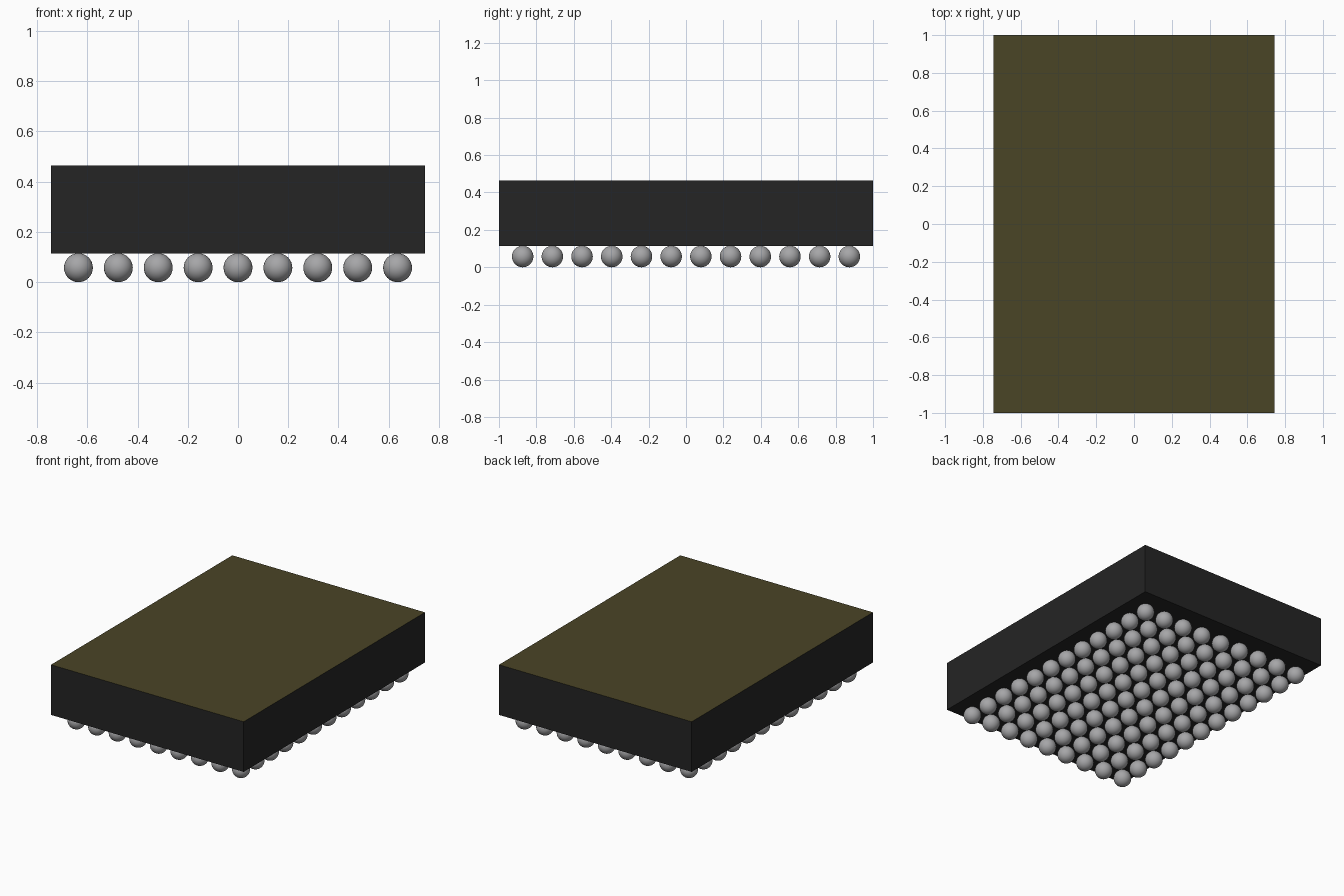
import bpy, bmesh
from mathutils import Matrix

if "Cube" in bpy.data.objects:
    bpy.data.objects.remove(bpy.data.objects["Cube"])


def material(name, rgb):
    m = bpy.data.materials.new(name)
    m.diffuse_color = (*rgb, 1)
    m.use_nodes = True
    m.node_tree.nodes["Principled BSDF"].inputs["Base Color"].default_value = m.diffuse_color
    return m


def finish(bm, name, mats):
    mesh = bpy.data.meshes.new(name)
    bm.to_mesh(mesh)
    bm.free()
    for m in mats:
        mesh.materials.append(m)
    ob = bpy.data.objects.new(name, mesh)
    bpy.context.collection.objects.link(ob)
    return ob


black = material("black_resin", (0.018, 0.018, 0.018))
olive = material("olive_top", (0.068, 0.058, 0.019))
silver = material("silver_solder", (0.38, 0.38, 0.39))

WIDTH, LENGTH, BOTTOM, TOP = 1.488, 2.0, 0.115, 0.465
RADIUS, PITCH, COLUMNS, ROWS = 0.0575, 0.1588, 9, 12

# Chip body: black block with an olive upper face
bm = bmesh.new()
bmesh.ops.create_cube(bm, size=1, matrix=Matrix.Translation((0, 0, (BOTTOM + TOP) / 2))
                      @ Matrix.Diagonal((WIDTH, LENGTH, TOP - BOTTOM, 1)))
bm.normal_update()
for f in bm.faces:
    f.material_index = 1 if f.normal.z > 0.5 else 0
finish(bm, "chip_body", [black, olive])

# Solder balls: full grid under the body
bm = bmesh.new()
for i in range(COLUMNS):
    for j in range(ROWS):
        x = (i - (COLUMNS - 1) / 2) * PITCH
        y = (j - (ROWS - 1) / 2) * PITCH
        bmesh.ops.create_uvsphere(bm, u_segments=32, v_segments=16, radius=RADIUS,
                                  matrix=Matrix.Translation((x, y, RADIUS)))
for f in bm.faces:
    f.smooth = True
finish(bm, "solder_balls", [silver])
